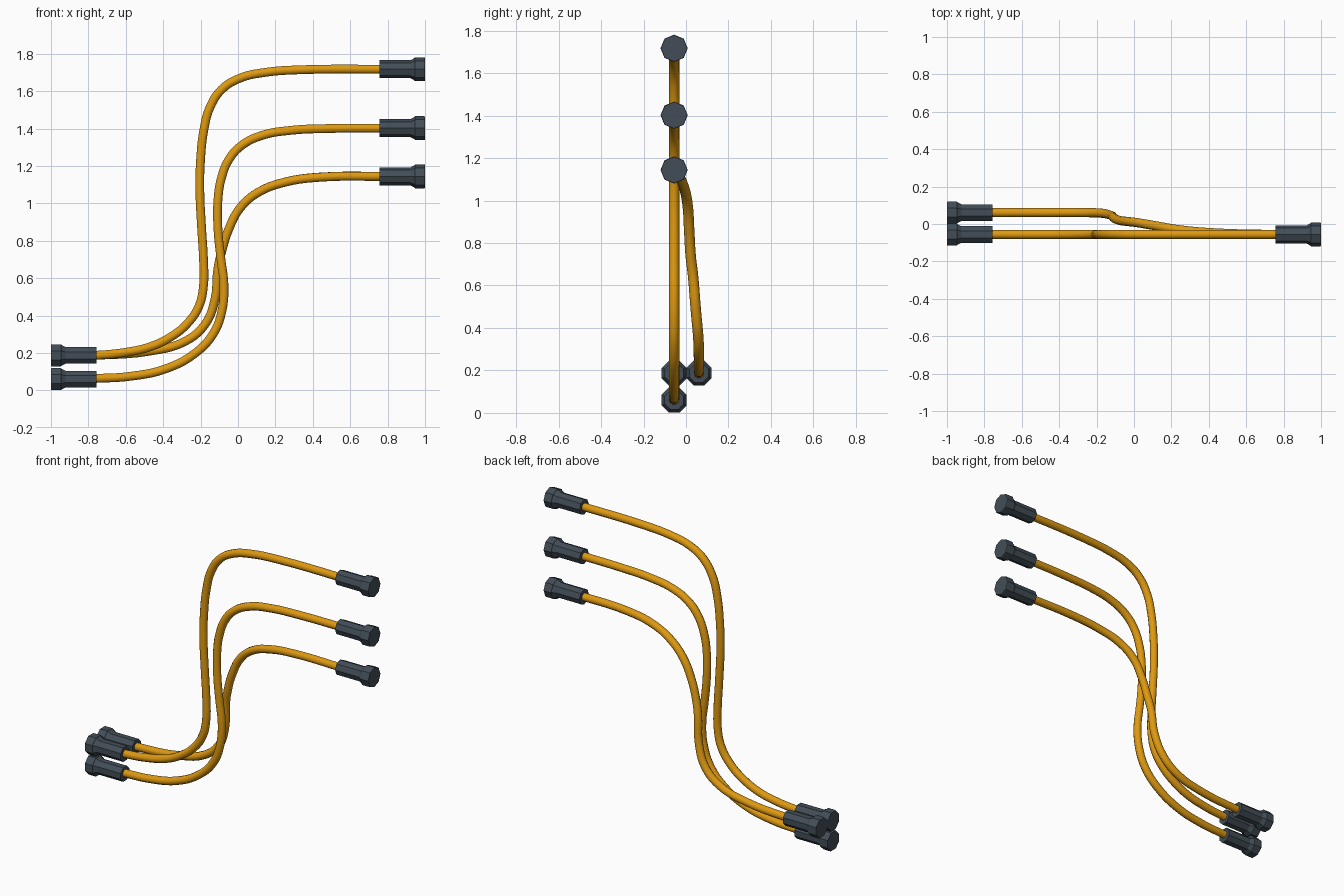
import bpy, bmesh, math

if "Cube" in bpy.data.objects:
    bpy.data.objects.remove(bpy.data.objects["Cube"])


def material(name, rgb):
    m = bpy.data.materials.new(name)
    m.diffuse_color = (*rgb, 1)
    m.use_nodes = True
    m.node_tree.nodes["Principled BSDF"].inputs["Base Color"].default_value = m.diffuse_color
    return m


ORANGE = material("cable orange", (0.73, 0.32, 0.006))
SLATE = material("plug slate", (0.055, 0.075, 0.095))
YF, YB = -0.056, 0.061          # front and back rows


def add(name, mesh, mat):
    mesh.materials.clear()
    mesh.materials.append(mat)
    ob = bpy.data.objects.new(name, mesh)
    bpy.context.collection.objects.link(ob)
    return ob


# Flexible cable: smooth round tube through a few points
def cable(name, pts):
    cu = bpy.data.curves.new(name + "_path", 'CURVE')
    cu.dimensions = '3D'
    cu.bevel_depth = 0.0245
    cu.bevel_resolution = 3
    cu.resolution_u = 5
    cu.use_fill_caps = True
    sp = cu.splines.new('BEZIER')
    sp.bezier_points.add(len(pts) - 1)
    for bp, co in zip(sp.bezier_points, pts):
        bp.co = co
        bp.handle_left_type = bp.handle_right_type = 'AUTO'
    tmp = bpy.data.objects.new(name + "_tmp", cu)
    bpy.context.collection.objects.link(tmp)
    bpy.context.view_layer.update()
    dg = bpy.context.evaluated_depsgraph_get()
    mesh = bpy.data.meshes.new_from_object(tmp.evaluated_get(dg))
    bpy.data.objects.remove(tmp)
    mesh.shade_smooth()
    add(name, mesh, ORANGE)


# Eight-sided plug: sleeve, flared collar and head, turned about x
PROFILE = [(0.757, 0.048), (0.922, 0.048), (0.944, 0.06), (0.946, 0.064),
           (0.994, 0.064), (1.0, 0.062)]


def plug(name, side, y, z):
    bm = bmesh.new()
    turn = 0 if side > 0 else math.pi / 8
    rings = []
    for x, r in PROFILE:
        rings.append([bm.verts.new((side * x,
                                    y + r * math.cos(turn + i * math.pi / 4),
                                    z + r * math.sin(turn + i * math.pi / 4)))
                      for i in range(8)])
    for a, b in zip(rings, rings[1:]):
        for i in range(8):
            j = (i + 1) % 8
            bm.faces.new((a[i], a[j], b[j], b[i]))
    bm.faces.new(rings[0])
    bm.faces.new(rings[-1])
    bmesh.ops.recalc_face_normals(bm, faces=bm.faces)
    mesh = bpy.data.meshes.new(name)
    bm.to_mesh(mesh)
    bm.free()
    add(name, mesh, SLATE)


# Cable routes between the plugs
top = [(-0.8, 0.187), (-0.755, 0.188), (-0.604, 0.203), (-0.47, 0.233), (-0.364, 0.283),
       (-0.273, 0.355), (-0.209, 0.45), (-0.184, 0.565), (-0.184, 0.69), (-0.194, 0.86),
       (-0.204, 1.07), (-0.2, 1.235), (-0.182, 1.395), (-0.15, 1.513), (-0.086, 1.61),
       (0.01, 1.669), (0.145, 1.7), (0.33, 1.714), (0.757, 1.717), (0.8, 1.717)]
mid = [(-0.8, 0.062), (-0.755, 0.064), (-0.578, 0.075), (-0.39, 0.114), (-0.23, 0.198),
       (-0.134, 0.3), (-0.087, 0.42), (-0.075, 0.565), (-0.091, 0.7), (-0.107, 0.86),
       (-0.107, 1.02), (-0.09, 1.13), (-0.048, 1.235), (0.02, 1.31), (0.128, 1.363),
       (0.28, 1.39), (0.49, 1.4), (0.757, 1.402), (0.8, 1.402)]
low = [(-0.8, YB, 0.187), (-0.755, YB, 0.188), (-0.47, YB, 0.21), (-0.283, YB, 0.262),
       (-0.176, 0.058, 0.353), (-0.123, 0.046, 0.487), (-0.108, 0.033, 0.647),
       (-0.088, 0.022, 0.74), (-0.05, 0.015, 0.86), (0.012, 0.008, 0.976),
       (0.107, -0.008, 1.058), (0.25, -0.032, 1.113), (0.44, -0.048, 1.14),
       (0.757, YF, 1.144), (0.8, YF, 1.144)]
cable("top_cable", [(x, YF, z) for x, z in top])
cable("middle_cable", [(x, YF, z) for x, z in mid])
cable("lower_cable", low)

# Plugs on both ends
for n, z in (("top", 1.717), ("middle", 1.402), ("lower", 1.144)):
    plug(n + "_right_plug", 1, YF, z)
for n, y, z in (("top", YF, 0.187), ("middle", YF, 0.06), ("lower", YB, 0.187)):
    plug(n + "_left_plug", -1, y, z)
